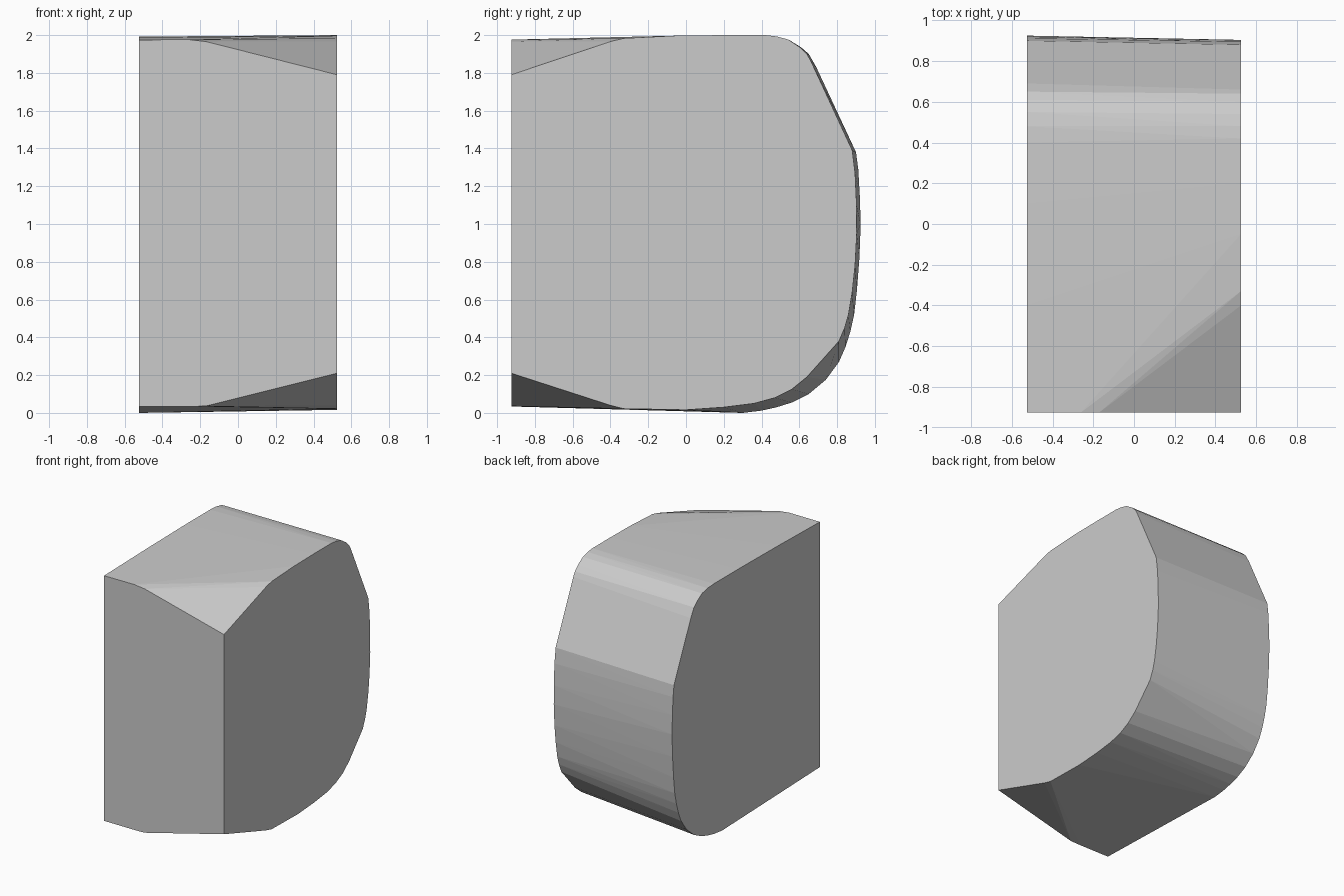
import bpy, bmesh, math

HALF_W = 0.525
FRONT = -0.925

# Right side outline (y, z), clockwise from the front top corner
right_profile = [
    (FRONT, 1.79), (-0.40, 1.966), (-0.33, 1.983), (-0.05, 1.997), (0.20, 2.0),
    (0.42, 2.0), (0.48, 1.993), (0.54, 1.977), (0.60, 1.938), (0.64, 1.90),
    (0.66, 1.865), (0.88, 1.39), (0.895, 1.27), (0.903, 1.10), (0.904, 0.95),
    (0.895, 0.78), (0.88, 0.64), (0.86, 0.52), (0.84, 0.45), (0.81, 0.38),
    (0.64, 0.19), (0.56, 0.125), (0.47, 0.08), (0.36, 0.05), (0.20, 0.03),
    (0.0, 0.016), (-0.33, 0.022), (-0.40, 0.04), (FRONT, 0.21)]

# Left side outline, slightly fuller at the back
left_profile = [
    (FRONT, 1.975), (-0.40, 1.986), (0.10, 1.992), (0.40, 1.992), (0.48, 1.987),
    (0.55, 1.972), (0.61, 1.935), (0.65, 1.90), (0.69, 1.83), (0.90, 1.38),
    (0.912, 1.29), (0.92, 1.15), (0.925, 1.0), (0.918, 0.82), (0.905, 0.65),
    (0.89, 0.52), (0.87, 0.43), (0.845, 0.35), (0.81, 0.27), (0.74, 0.175),
    (0.65, 0.10), (0.56, 0.055), (0.48, 0.03), (0.40, 0.012), (0.30, 0.0),
    (0.0, 0.010), (FRONT, 0.035)]

# Front edge breaks where the two corner chamfers start
front_breaks = [(-0.26, 1.976), (-0.17, 1.966), (-0.26, 0.034), (-0.17, 0.036)]

# Rounded block: the convex skin over both side outlines
bm = bmesh.new()
for x, profile in ((HALF_W, right_profile), (-HALF_W, left_profile)):
    for y, z in profile:
        bm.verts.new((x, y, z))
for x, z in front_breaks:
    bm.verts.new((x, FRONT, z))
hull = bmesh.ops.convex_hull(bm, input=bm.verts[:])
inner = {g for g in hull["geom_interior"] + hull["geom_unused"]
         if isinstance(g, bmesh.types.BMVert)}
bmesh.ops.delete(bm, geom=list(inner), context='VERTS')
# Merge the flat side and front panels into single faces
bmesh.ops.dissolve_limit(bm, angle_limit=math.radians(0.3),
                         verts=bm.verts[:], edges=bm.edges[:])
bmesh.ops.recalc_face_normals(bm, faces=bm.faces[:])

mesh = bpy.data.meshes.new("rounded_block")
bm.to_mesh(mesh)
bm.free()
block = bpy.data.objects.new("rounded_block", mesh)
bpy.context.collection.objects.link(block)
